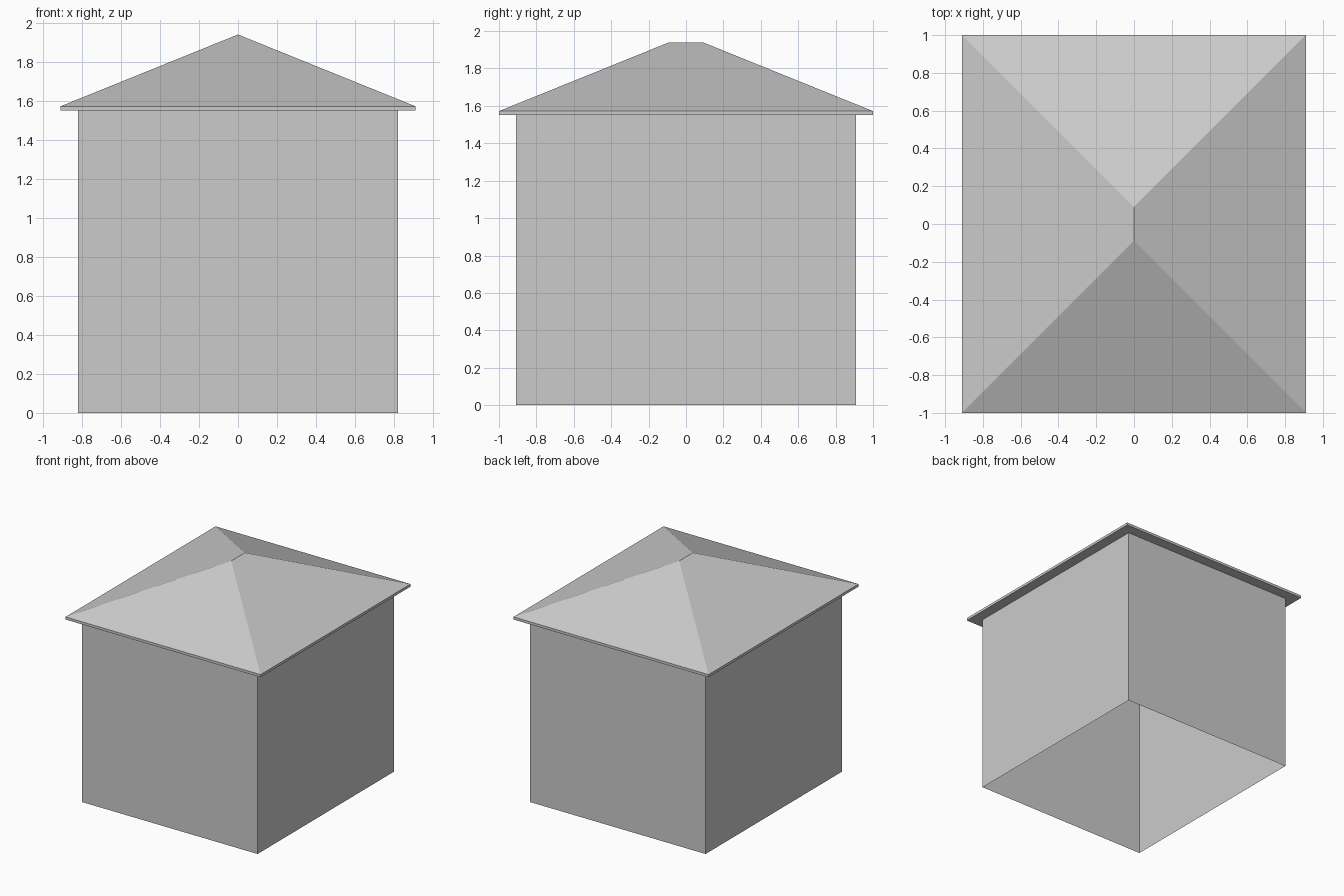
import bpy
import bmesh

if "Cube" in bpy.data.objects:
    bpy.data.objects.remove(bpy.data.objects["Cube"])

WALL_X, WALL_Y = 0.82, 0.91      # half sizes of the walls
EAVE_X, EAVE_Y = 0.91, 1.0       # half sizes of the roof
SOFFIT_Z, EAVE_Z, RIDGE_Z = 1.55, 1.572, 1.94
RIDGE_Y = EAVE_Y - EAVE_X        # equal-pitch hips leave a short ridge

grey = bpy.data.materials.new("plain_grey")
grey.diffuse_color = (0.6, 0.6, 0.6, 1)
grey.use_nodes = True
grey.node_tree.nodes["Principled BSDF"].inputs["Base Color"].default_value = grey.diffuse_color


def ring(bm, hx, hy, z):
    """Four corners of a rectangle, counter-clockwise from above."""
    return [bm.verts.new((sx * hx, sy * hy, z))
            for sx, sy in ((-1, -1), (1, -1), (1, 1), (-1, 1))]


def bridge(bm, low, high):
    """Side faces between two rings."""
    for i in range(4):
        j = (i + 1) % 4
        bm.faces.new((low[i], low[j], high[j], high[i]))


def finish(bm, name):
    mesh = bpy.data.meshes.new(name)
    bm.to_mesh(mesh)
    bm.free()
    mesh.materials.append(grey)
    bpy.context.collection.objects.link(bpy.data.objects.new(name, mesh))


# Walls: a thin shell, open underneath and closed above by the roof
bm = bmesh.new()
bridge(bm, ring(bm, WALL_X, WALL_Y, 0), ring(bm, WALL_X, WALL_Y, SOFFIT_Z))
finish(bm, "walls")

# Hip roof: flat underside, thin fascia, four slopes meeting at a ridge
bm = bmesh.new()
under = ring(bm, EAVE_X, EAVE_Y, SOFFIT_Z)
eave = ring(bm, EAVE_X, EAVE_Y, EAVE_Z)
bm.faces.new(reversed(under))
bridge(bm, under, eave)
front = bm.verts.new((0, -RIDGE_Y, RIDGE_Z))
back = bm.verts.new((0, RIDGE_Y, RIDGE_Z))
for corners in ((eave[0], eave[1], front),
                (eave[1], eave[2], back, front),
                (eave[2], eave[3], back),
                (eave[3], eave[0], front, back)):
    bm.faces.new(corners)
finish(bm, "hip_roof")
